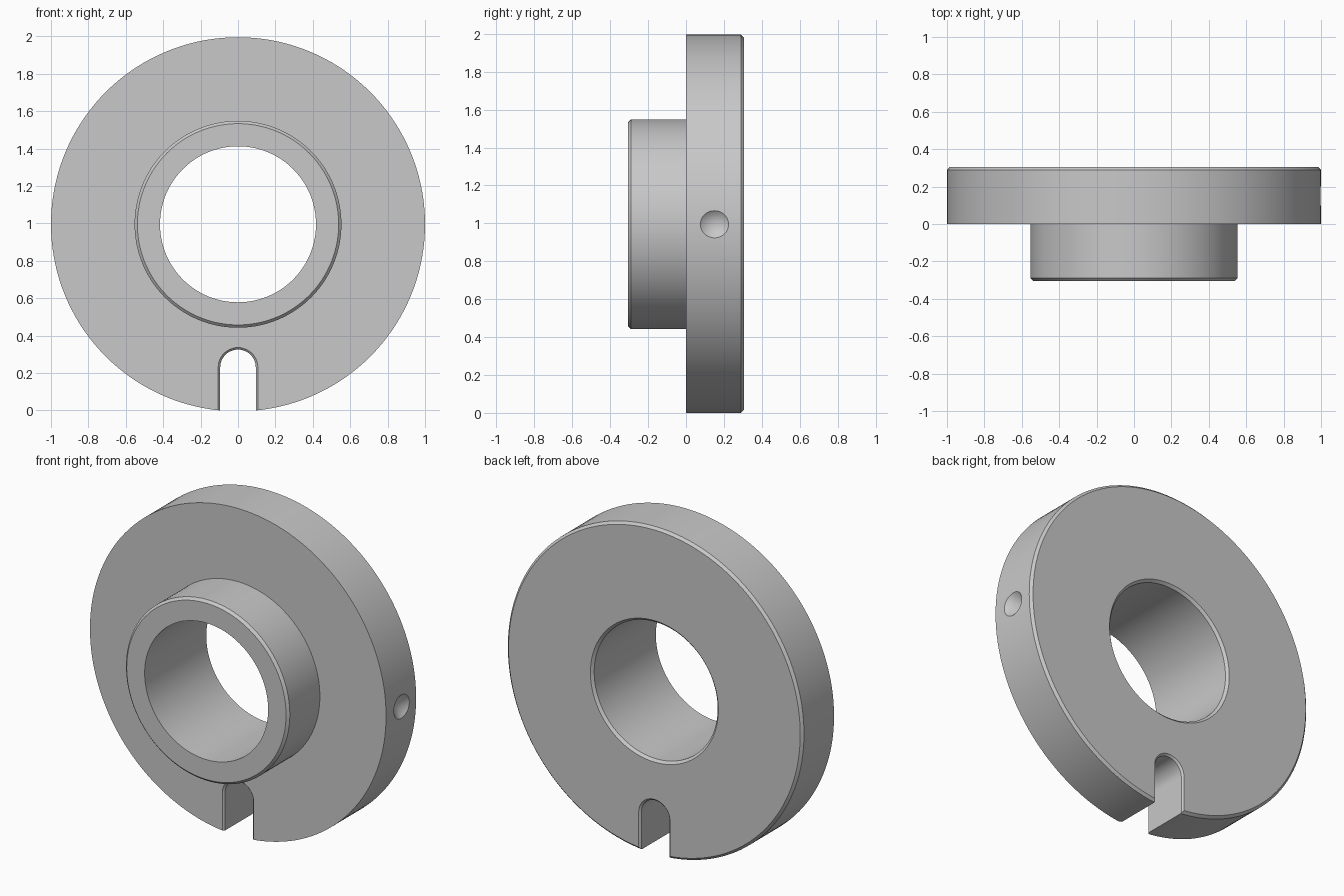
import bpy, bmesh, math
from mathutils import Matrix, Vector

cube = bpy.data.objects.get("Cube")
if cube:
    bpy.data.objects.remove(cube, do_unlink=True)

CENTRE_Z = 0.995      # axis height
DEPTH = 0.305         # flange and hub each reach this far along y
CHAMFER = 0.015
SEGMENTS = 144

steel = bpy.data.materials.new("plain_grey")
grey = (0.58, 0.58, 0.58, 1)
steel.diffuse_color = grey
steel.use_nodes = True
steel.node_tree.nodes["Principled BSDF"].inputs["Base Color"].default_value = grey


def make_object(name, bm):
    bmesh.ops.recalc_face_normals(bm, faces=bm.faces)
    mesh = bpy.data.meshes.new(name)
    bm.to_mesh(mesh)
    bm.free()
    mesh.materials.append(steel)
    obj = bpy.data.objects.new(name, mesh)
    bpy.context.collection.objects.link(obj)
    return obj


def loft(bm, rings, closed=False):
    """Join rings of points; cap the ends, or close the last ring to the first."""
    loops = [[bm.verts.new(p) for p in ring] for ring in rings]
    n = len(loops[0])
    pairs = list(zip(loops, loops[1:]))
    if closed:
        pairs.append((loops[-1], loops[0]))
    else:
        bm.faces.new(loops[0])
        bm.faces.new(loops[-1])
    for a, b in pairs:
        for i in range(n):
            j = (i + 1) % n
            bm.faces.new((a[i], a[j], b[j], b[i]))


def circle(radius, y):
    return [Vector((radius * math.cos(t), y, CENTRE_Z + radius * math.sin(t)))
            for t in (2 * math.pi * i / SEGMENTS for i in range(SEGMENTS))]


# Flange, hub and bore turned from one profile of (radius, y)
flange_r, hub_r, bore_r = 1.0, 0.553, 0.417
profile = [
    (bore_r, -DEPTH), (hub_r - CHAMFER, -DEPTH), (hub_r, -DEPTH + CHAMFER),
    (hub_r, 0), (flange_r, 0), (flange_r, DEPTH - CHAMFER),
    (flange_r - CHAMFER, DEPTH), (bore_r + CHAMFER, DEPTH), (bore_r, DEPTH - CHAMFER),
]
bm = bmesh.new()
loft(bm, [circle(r, y) for r, y in profile], closed=True)
body = make_object("flanged_collar", bm)


# Round-topped slot cutter, flared at both ends to chamfer the slot edges
def arch(y, grow):
    r = 0.095 + grow
    top = [(r * math.cos(math.pi * i / 24), y, 0.23 + r * math.sin(math.pi * i / 24))
           for i in range(25)]
    return [(r, y, -0.2)] + top + [(-r, y, -0.2)]


edge = 0.011
bm = bmesh.new()
loft(bm, [arch(-edge, 2 * edge), arch(edge, 0),
          arch(DEPTH - edge, 0), arch(DEPTH + edge, 2 * edge)])
slot_cutter = make_object("slot_cutter", bm)

# Conical dimple cutter in the left rim
bm = bmesh.new()
dimple_r, dimple_depth = 0.075, 0.06
bmesh.ops.create_cone(bm, cap_ends=True, segments=48, radius1=0,
                      radius2=dimple_r * 2, depth=dimple_depth * 2)
bmesh.ops.transform(bm, verts=bm.verts,
                    matrix=Matrix.Translation((flange_r, 0.15, CENTRE_Z))
                    @ Matrix.Rotation(math.pi / 2, 4, "Y"))
dimple_cutter = make_object("dimple_cutter", bm)

# Cut the slot and dimple
bpy.ops.object.select_all(action="DESELECT")
body.select_set(True)
bpy.context.view_layer.objects.active = body
for cutter in (slot_cutter, dimple_cutter):
    cutter.hide_render = True
    cut = body.modifiers.new(cutter.name, "BOOLEAN")
    cut.operation = "DIFFERENCE"
    cut.solver = "EXACT"
    cut.object = cutter
    bpy.ops.object.modifier_apply(modifier=cut.name)
    bpy.data.objects.remove(cutter, do_unlink=True)

bpy.ops.object.shade_smooth_by_angle(angle=math.radians(25))
